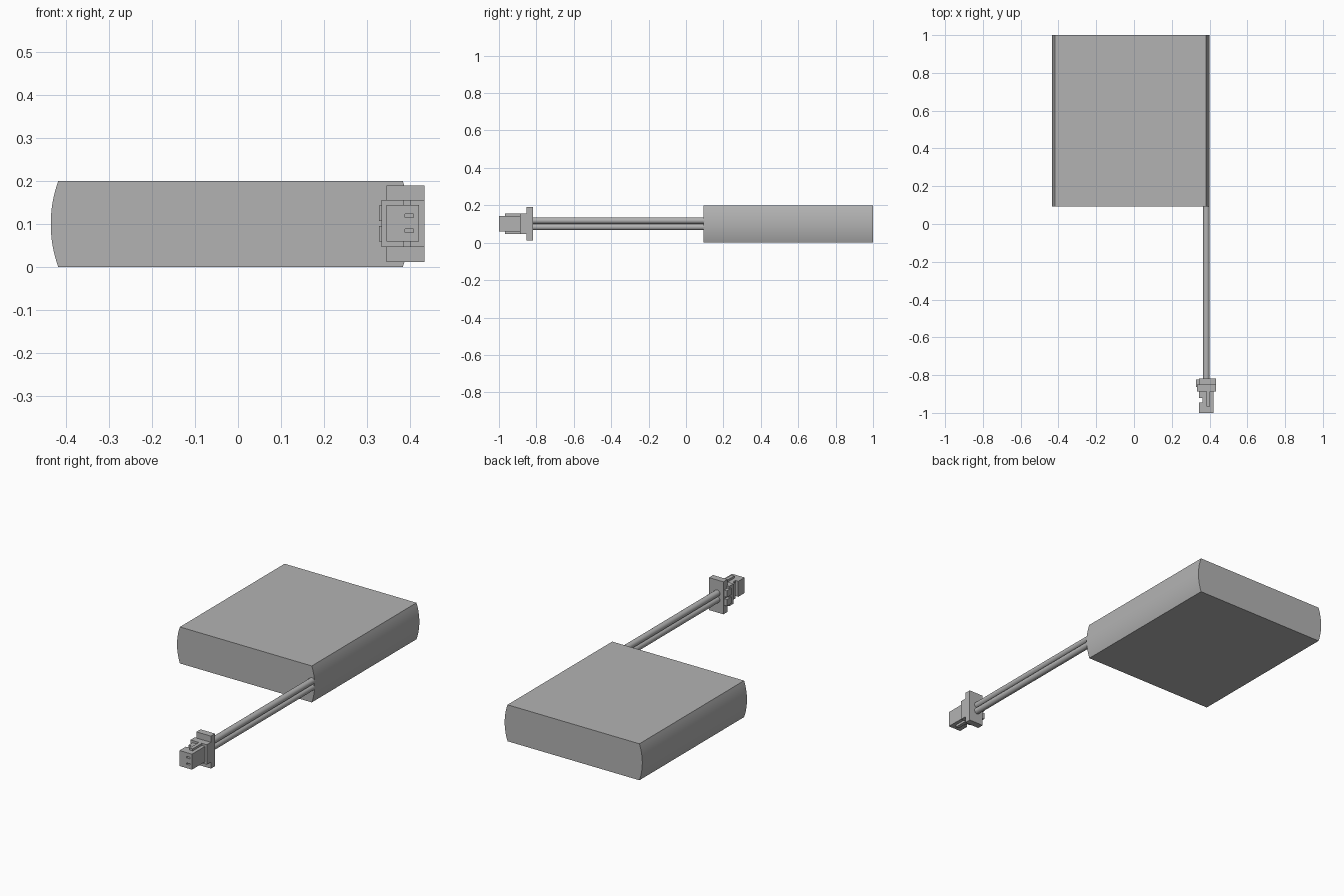
import bpy
import math
from mathutils import Vector

if "Cube" in bpy.data.objects:
    bpy.data.objects.remove(bpy.data.objects["Cube"])

grey = bpy.data.materials.new("plain_grey")
grey.use_nodes = True
GREY = (0.45, 0.45, 0.45, 1)
grey.diffuse_color = GREY
grey.node_tree.nodes["Principled BSDF"].inputs["Base Color"].default_value = GREY


def prism(name, outline, y0, y1):
    """Extrude an x-z outline along y."""
    n = len(outline)
    verts = [(x, y, z) for y in (y0, y1) for x, z in outline]
    faces = [tuple(range(n)), tuple(reversed(range(n, 2 * n)))]
    faces += [(i, i + n, (i + 1) % n + n, (i + 1) % n) for i in range(n)]
    mesh = bpy.data.meshes.new(name)
    mesh.from_pydata(verts, [], faces)
    mesh.materials.append(grey)
    obj = bpy.data.objects.new(name, mesh)
    bpy.context.collection.objects.link(obj)
    return obj


def box(name, x0, x1, y0, y1, z0, z1):
    return prism(name, [(x0, z0), (x1, z0), (x1, z1), (x0, z1)], y0, y1)


def smooth(obj):
    bpy.ops.object.select_all(action="DESELECT")
    obj.select_set(True)
    bpy.context.view_layer.objects.active = obj
    bpy.ops.object.shade_smooth_by_angle(angle=math.radians(30))


def cut(target, cutters):
    """Subtract each cutter and remove it afterwards."""
    for cutter in cutters:
        mod = target.modifiers.new("cut", "BOOLEAN")
        mod.operation = "DIFFERENCE"
        mod.solver = "EXACT"
        mod.object = cutter
        bpy.ops.object.select_all(action="DESELECT")
        bpy.context.view_layer.objects.active = target
        target.select_set(True)
        bpy.ops.object.modifier_apply(modifier=mod.name)
        bpy.data.objects.remove(cutter)


# Battery pack: flat top and bottom, shallow arcs on both sides
MID_X, HALF_X, HALF_Z, BULGE = -0.0175, 0.4, 0.1, 0.0175
radius = (HALF_Z ** 2 + BULGE ** 2) / (2 * BULGE)
sweep = math.asin(HALF_Z / radius)
STEPS = 16
arc = []
for i in range(STEPS + 1):
    a = -sweep + 2 * sweep * i / STEPS
    arc.append((HALF_X + BULGE - radius + radius * math.cos(a), radius * math.sin(a)))
outline = [(MID_X + x, HALF_Z + z) for x, z in arc]
outline += [(MID_X - x, HALF_Z - z) for x, z in arc]
smooth(prism("battery_pack", outline, 0.093, 1.0))

# Two wires, one above the other
MID_Z, WIRE_R = 0.101, 0.0172
for name, side in (("lower_wire", -1), ("upper_wire", 1)):
    centre = Vector((0.383, MID_Z + side * WIRE_R))
    ring = []
    for i in range(24):
        a = math.tau * i / 24
        ring.append(tuple(centre + WIRE_R * Vector((math.cos(a), math.sin(a)))))
    smooth(prism(name, ring, -0.83, 0.1))

# Connector flange and collar
box("connector_flange", 0.345, 0.433, -0.853, -0.817, 0.012, 0.19)
box("connector_collar", 0.345, 0.433, -0.888, -0.85, 0.047, 0.156)

# Connector nose with terminal holes and a latch notch
nose = box("connector_nose", 0.345, 0.421, -1.0, -0.88, 0.059, 0.144)
cut(nose, [
    box("lower_hole", 0.388, 0.408, -1.01, -0.94, 0.08, 0.088),
    box("upper_hole", 0.388, 0.408, -1.01, -0.94, 0.115, 0.123),
    box("notch", 0.33, 0.362, -0.945, -0.922, 0.05, 0.15),
])

# Pairs of guide ribs and latch pads mirrored about the middle height
for name, side in (("lower", -1), ("upper", 1)):
    z = sorted((MID_Z + side * 0.04, MID_Z + side * 0.0545))
    box(name + "_guide_rib", 0.383, 0.402, -0.967, -0.885, *z)
    z = sorted((MID_Z + side * 0.006, MID_Z + side * 0.042))
    box(name + "_latch_pad", 0.328, 0.35, -0.862, -0.823, *z)
box("latch_plate", 0.333, 0.35, -0.888, -0.85, 0.047, 0.156)
